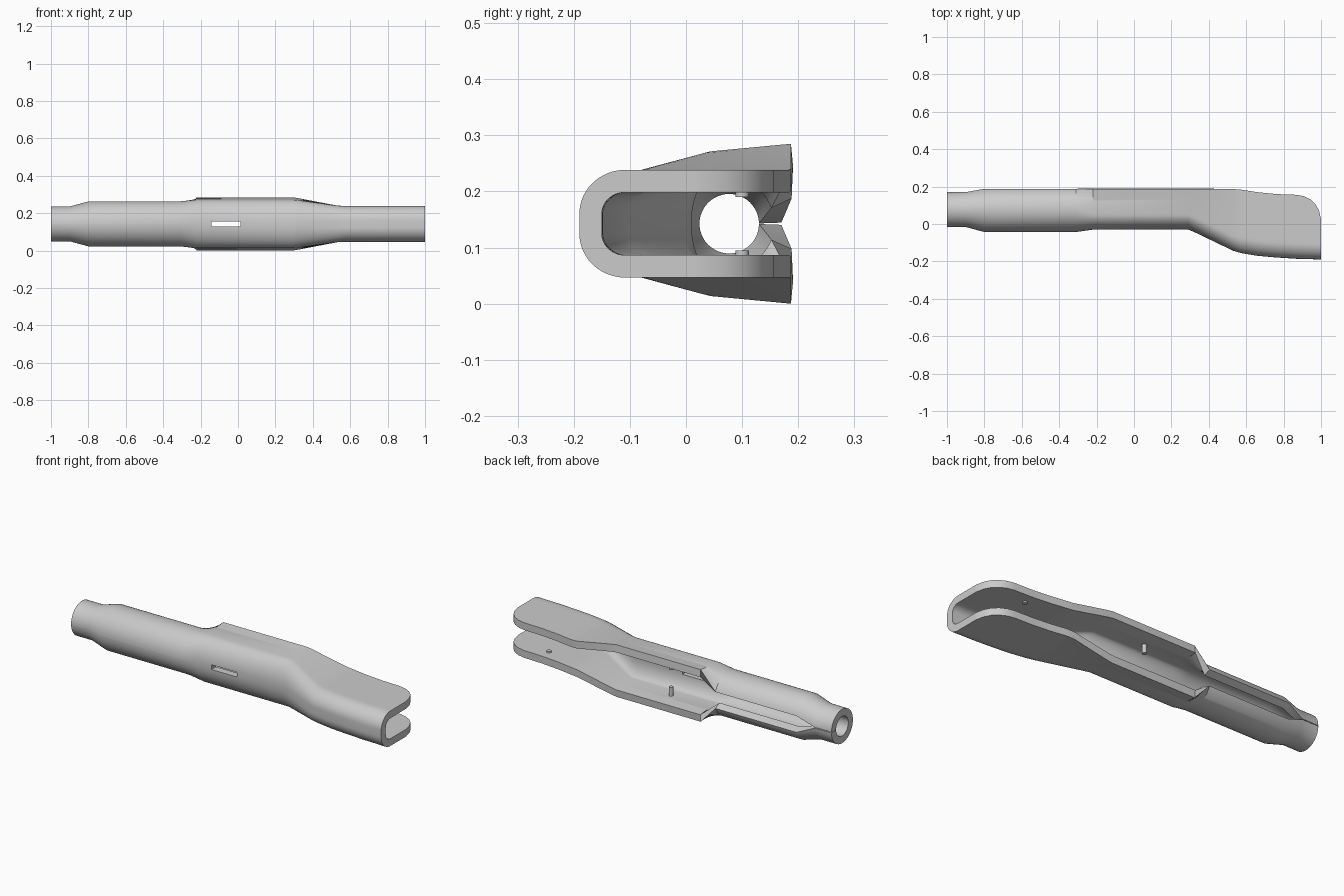
import bpy, bmesh, math
from mathutils import Vector

if "Cube" in bpy.data.objects:
    bpy.data.objects.remove(bpy.data.objects["Cube"])

ZC, WALL, NA, NB = 0.1425, 0.04, 12, 12
TY = 0.077  # tube axis in y


def tube(r, gap):
    """Half outline (y, z) of a split tube, from front centre to the gap at the back."""
    end = math.pi - math.asin(gap / r)
    angs = [math.pi / 2 * i / NA for i in range(NA + 1)]
    angs += [math.pi / 2 + (end - math.pi / 2) * i / NB for i in range(1, NB + 1)]
    pts = [(TY - r * math.cos(a), r * math.sin(a)) for a in angs]
    return [(pts[0][0], 0.0)] + [(pts[0][0], 0.0005)] + pts[1:]


def channel(yf, depth, flat, h, yb, hb):
    """Half outline of a U channel: flat front, rounded corner, side wall."""
    pts = [(yf, 0.0)]
    for i in range(NA + 1):
        a = math.pi / 2 * i / NA
        pts.append((yf + depth * (1 - math.cos(a)), flat + (h - flat) * math.sin(a)))
    y0 = yf + depth
    pts += [(y0 + (yb - y0) * i / NB, h + (hb - h) * i / NB) for i in range(1, NB + 1)]
    return pts


def nose(yf, yb):
    return channel(yf, 0.082, 0.018, 0.096, yb, 0.096)


sections = [
    (-1.0, tube(0.093, 0.002)), (-0.9, tube(0.093, 0.002)),
    (-0.8, tube(0.12, 0.045)), (-0.31, tube(0.12, 0.045)),
    (-0.22, channel(-0.03, 0.085, 0.006, 0.13, 0.187, 0.1425)),
    (0.29, channel(-0.03, 0.085, 0.006, 0.13, 0.187, 0.1425)),
    (0.32, channel(-0.042, 0.085, 0.008, 0.127, 0.187, 0.138)),
    (0.53, channel(-0.143, 0.082, 0.018, 0.098, 0.187, 0.098)),
    (0.57, nose(-0.155, 0.184)), (0.66, nose(-0.17, 0.170)),
    (0.76, nose(-0.179, 0.160)), (0.87, nose(-0.186, 0.156)),
    (0.91, nose(-0.187, 0.148)), (0.945, nose(-0.188, 0.130)),
    (0.972, nose(-0.189, 0.104)), (0.99, nose(-0.19, 0.070)), (1.0, nose(-0.19, 0.025)),
]


def ring(x, half):
    """Closed loop: outer outline then the inward offset, both mirrored in z."""
    outer = [Vector((y, -z)) for y, z in half[:0:-1]] + [Vector(p) for p in half]
    inner = []
    for i, p in enumerate(outer):
        t = (outer[min(i + 1, len(outer) - 1)] - outer[max(i - 1, 0)]).normalized()
        q = p + Vector((t.y, -t.x)) * WALL
        side = i - len(half) + 1
        if side == 0:
            q.y = 0
        elif q.y * side < 0:
            q.y = 0.0005 * (1 if side > 0 else -1)
        inner.append(q)
    return [(x, p.x, p.y + ZC) for p in outer + inner[::-1]]


# sheet body lofted through the sections
bm = bmesh.new()
rings = [[bm.verts.new(c) for c in ring(x, h)] for x, h in sections]
n = len(rings[0])
for a, b in zip(rings, rings[1:]):
    for i in range(n):
        j = (i + 1) % n
        bm.faces.new((a[i], a[j], b[j], b[i]))
for r in (rings[0], rings[-1]):
    for i in range(n // 2 - 1):
        bm.faces.new((r[i], r[i + 1], r[n - 2 - i], r[n - 1 - i]))
bmesh.ops.recalc_face_normals(bm, faces=bm.faces)
mesh = bpy.data.meshes.new("formed_body")
bm.to_mesh(mesh)
bm.free()
body = bpy.data.objects.new("formed_body", mesh)
bpy.context.collection.objects.link(body)

# narrow slot through the front wall
bpy.ops.mesh.primitive_cube_add(size=1, location=(-0.063, -0.02, ZC))
cutter = bpy.context.object
cutter.name = "slot_cutter"
cutter.scale = (0.155, 0.1, 0.026)
cutter.hide_render = True
cutter.hide_viewport = False
mod = body.modifiers.new("slot", "BOOLEAN")
mod.operation, mod.object, mod.solver = "DIFFERENCE", cutter, "EXACT"
bpy.ops.object.select_all(action="DESELECT")
body.select_set(True)
bpy.context.view_layer.objects.active = body
bpy.ops.object.modifier_apply(modifier="slot")
bpy.data.objects.remove(cutter)
bpy.ops.object.shade_smooth_by_angle(angle=math.radians(25))

# small pegs on the inner walls
for x, outer in ((0.02, 0.11), (0.76, 0.07)):
    for s in (-1, 1):
        inner = 0.048
        bpy.ops.mesh.primitive_cylinder_add(
            vertices=16, radius=0.012, depth=outer - inner,
            location=(x, 0.1, ZC + s * (outer + inner) / 2))
        bpy.context.object.name = "inner_peg"
        bpy.ops.object.shade_smooth_by_angle(angle=math.radians(30))
